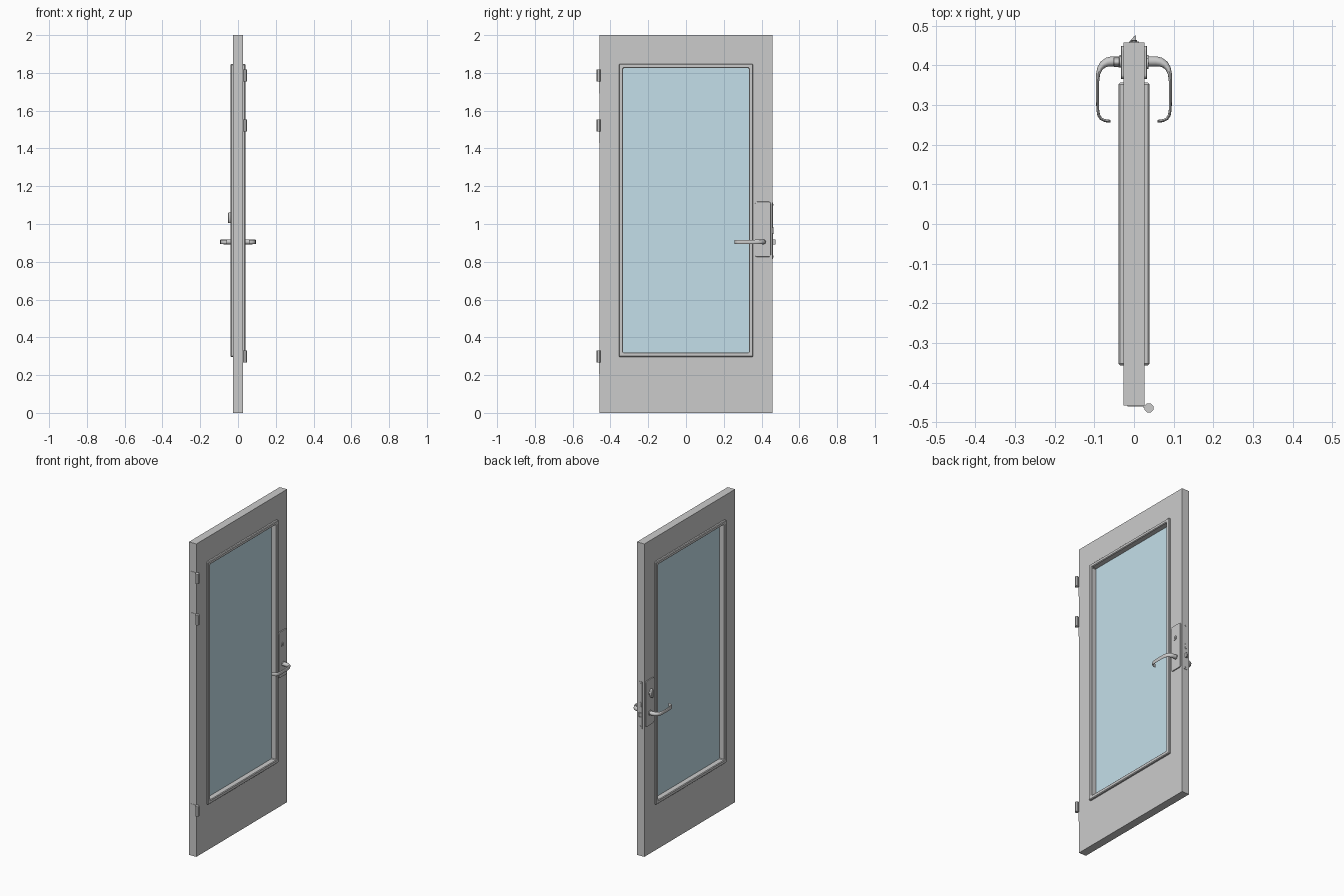
import bpy, bmesh, math
from mathutils import Vector

if "Cube" in bpy.data.objects:
    bpy.data.objects.remove(bpy.data.objects["Cube"])


def obj(name, bm, bevel=0.0, smooth=False, segs=2):
    bmesh.ops.recalc_face_normals(bm, faces=bm.faces)
    me = bpy.data.meshes.new(name)
    bm.to_mesh(me)
    bm.free()
    o = bpy.data.objects.new(name, me)
    bpy.context.collection.objects.link(o)
    if bevel:
        m = o.modifiers.new("bevel", 'BEVEL')
        m.width, m.segments, m.limit_method = bevel, segs, 'ANGLE'
        m.angle_limit = math.radians(50)
    if smooth:
        bpy.ops.object.select_all(action='DESELECT')
        o.select_set(True)
        bpy.context.view_layer.objects.active = o
        bpy.ops.object.shade_smooth_by_angle(angle=math.radians(40))
    return o


def prism(name, pts, axis, a, b, **kw):
    """Extrude a 2D outline along axis; pts hold the other two coordinates in xyz order."""
    bm = bmesh.new()

    def co(p, h):
        c = list(p)
        c.insert(axis, h)
        return c
    lo = [bm.verts.new(co(p, a)) for p in pts]
    hi = [bm.verts.new(co(p, b)) for p in pts]
    bm.faces.new(lo)
    bm.faces.new(hi)
    for i in range(len(pts)):
        j = (i + 1) % len(pts)
        bm.faces.new((lo[i], lo[j], hi[j], hi[i]))
    return obj(name, bm, **kw)


def rect(y0, y1, z0, z1):
    return [(y0, z0), (y1, z0), (y1, z1), (y0, z1)]


def round_rect(y0, y1, z0, z1, r, n=5):
    out = []
    for k, (cy, cz) in enumerate([(y1 - r, z1 - r), (y0 + r, z1 - r), (y0 + r, z0 + r), (y1 - r, z0 + r)]):
        for i in range(n + 1):
            t = math.pi / 2 * (k + i / n)
            out.append((cy + r * math.cos(t), cz + r * math.sin(t)))
    return out


def circle(cy, cz, ry, rz, n):
    return [(cy + ry * math.cos(2 * math.pi * (i + .5) / n), cz + rz * math.sin(2 * math.pi * (i + .5) / n))
            for i in range(n)]


def ring(name, outer, inner, x, **kw):
    """Rectangular frame of half depth x with a through opening."""
    bm = bmesh.new()
    loops = [[bm.verts.new((s * x, *p)) for p in r]
             for s, r in ((-1, outer), (1, outer), (1, inner), (-1, inner))]
    for k in range(4):
        A, B = loops[k], loops[(k + 1) % 4]
        for i in range(4):
            j = (i + 1) % 4
            bm.faces.new((A[i], A[j], B[j], B[i]))
    return obj(name, bm, **kw)


# Door slab with its window opening
ring("door_slab", rect(-.458, .458, 0, 2), rect(-.345, .345, .308, 1.836), .026)
# Glazing frame standing proud on both faces
ring("window_frame", rect(-.356, .356, .296, 1.847), rect(-.333, .333, .32, 1.825), .039, bevel=.004, segs=1)
# Glass pane
glass = prism("glass_pane", rect(-.336, .336, .317, 1.828), 0, -.004, .004)
mat = bpy.data.materials.new("glass")
mat.diffuse_color = (.55, .74, .82, 1)
mat.use_nodes = True
mat.node_tree.nodes["Principled BSDF"].inputs["Base Color"].default_value = mat.diffuse_color
glass.data.materials.append(mat)

# Hinges: leaf on the door edge, knuckle at its upper half
for n, top in (("top", 1.817), ("middle", 1.553), ("bottom", .331)):
    prism(n + "_hinge_leaf", rect(-.016, .027, top - .125, top), 1, -.460, -.457)
    prism(n + "_hinge_tab", rect(.024, .038, top - .062, top), 1, -.464, -.457)
    prism(n + "_hinge_knuckle", circle(.0375, -.4635, .0122, .0122, 8), 2, top - .063, top)

# Lever path in plan: x, y, half thickness, half height
LEVER = [(.026, .410, .0125, .0125), (.055, .410, .0125, .0125), (.067, .408, .0115, .0125),
         (.078, .402, .0095, .0122), (.086, .392, .007, .012), (.0905, .378, .005, .0118),
         (.092, .355, .0038, .0115), (.092, .320, .0035, .0115), (.0915, .290, .0035, .0115),
         (.089, .274, .0035, .0115), (.083, .265, .0035, .0115), (.072, .260, .0035, .0115),
         (.059, .259, .0035, .0115)]


def lever(name, s, z=.905, n=16):
    bm = bmesh.new()
    rings = []
    for i, (x, y, t, h) in enumerate(LEVER):
        a, b = LEVER[max(i - 1, 0)], LEVER[min(i + 1, len(LEVER) - 1)]
        d = Vector((b[0] - a[0], b[1] - a[1])).normalized()
        r = []
        for k in range(n):
            u = 2 * math.pi * k / n
            q = t * math.cos(u)
            r.append(bm.verts.new((s * (x - d.y * q), y + d.x * q, z + h * math.sin(u))))
        rings.append(r)
    for A, B in zip(rings, rings[1:]):
        for k in range(n):
            j = (k + 1) % n
            bm.faces.new((A[k], A[j], B[j], B[k]))
    bm.faces.new(rings[0])
    bm.faces.new(rings[-1])
    return obj(name, bm, smooth=True)


# Lock plates and lever handles on both faces
for n, s in (("outer", 1), ("inner", -1)):
    prism(n + "_lock_plate", round_rect(.365, .449, .826, 1.118, .012), 0, s * .024, s * .033, bevel=.003)
    lever(n + "_lever", s)
    prism(n + "_lever_collar", circle(.41, .905, .0155, .0155, 24), 0, s * .03, s * .037, smooth=True)

# Key cylinder outside, thumb turn inside
prism("key_cylinder", circle(.405, 1.032, .014, .014, 24), 0, .03, .037, smooth=True)
prism("key_slot", rect(.4035, .4065, 1.024, 1.040), 0, .036, .0375)
prism("thumb_turn_base", circle(.408, 1.032, .014, .014, 24), 0, -.03, -.039, smooth=True)
prism("thumb_turn", circle(.408, 1.032, .012, .028, 24), 0, -.036, -.052, bevel=.002, smooth=True)

# Latch faceplate, screws, deadbolt and wedge latch on the door edge
prism("edge_faceplate", rect(-.013, .013, .815, 1.115), 1, .456, .4605)
for n, z in (("lower", .828), ("upper", 1.102)):
    prism(n + "_edge_screw", circle(0, z, .005, .005, 12), 1, .459, .463)
prism("deadbolt", circle(0, .966, .008, .018, 16), 1, .458, .464, bevel=.002)
prism("latch_bolt", [(-.012, .459), (.005, .459), (.005, .475), (.001, .474)], 2, .892, .918)
